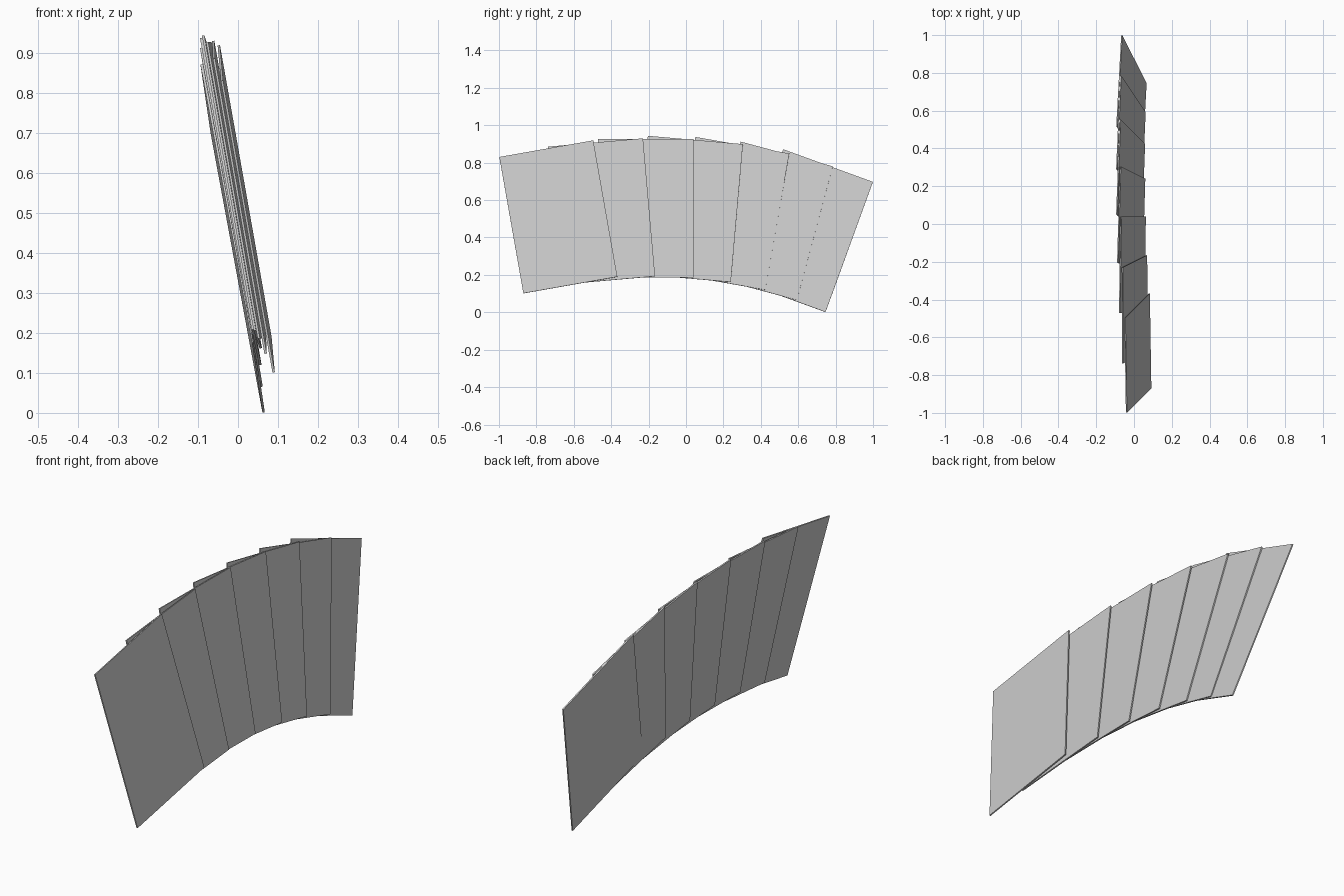
import bpy, bmesh, math
from mathutils import Vector, Matrix

if "Cube" in bpy.data.objects:
    bpy.data.objects.remove(bpy.data.objects["Cube"])

WIDTH, HEIGHT, THICK, LEAN = 0.51, 0.74, 0.006, 0.129

grey = bpy.data.materials.new("panel grey")
grey.diffuse_color = (0.6, 0.6, 0.6, 1)
grey.use_nodes = True
grey.node_tree.nodes["Principled BSDF"].inputs["Base Color"].default_value = grey.diffuse_color


def add_panel(name, angle, corner, x_back):
    """Thin rectangular plate hung from its front top corner."""
    a = math.radians(angle)
    corner = Vector(corner)
    across = Vector((x_back - corner.x, WIDTH * math.cos(a), -WIDTH * math.sin(a)))
    down = Vector((LEAN, -HEIGHT * math.sin(a), -HEIGHT * math.cos(a)))
    normal = across.cross(down).normalized() * THICK
    centre = corner + (across + down) / 2
    matrix = Matrix((across, down, normal)).transposed().to_4x4()
    matrix.translation = centre
    bm = bmesh.new()
    bmesh.ops.create_cube(bm, size=1, matrix=matrix)
    bmesh.ops.recalc_face_normals(bm, faces=bm.faces)
    mesh = bpy.data.meshes.new(name)
    bm.to_mesh(mesh)
    bm.free()
    mesh.materials.append(grey)
    bpy.context.collection.objects.link(bpy.data.objects.new(name, mesh))


# Seven overlapping panels fanned in steps of five degrees:
# front top corner (x, y, z) and x of the back top corner
panels = [
    ((-0.040, -0.998, 0.830), -0.048),
    ((-0.060, -0.738, 0.885), -0.062),
    ((-0.077, -0.470, 0.926), -0.069),
    ((-0.087, -0.204, 0.943), -0.072),
    ((-0.092, 0.050, 0.937), -0.073),
    ((-0.092, 0.292, 0.912), -0.070),
    ((-0.091, 0.520, 0.871), -0.065),
]
for i, (corner, x_back) in enumerate(panels):
    add_panel(f"panel_{i + 1}", -10 + 5 * i, corner, x_back)
